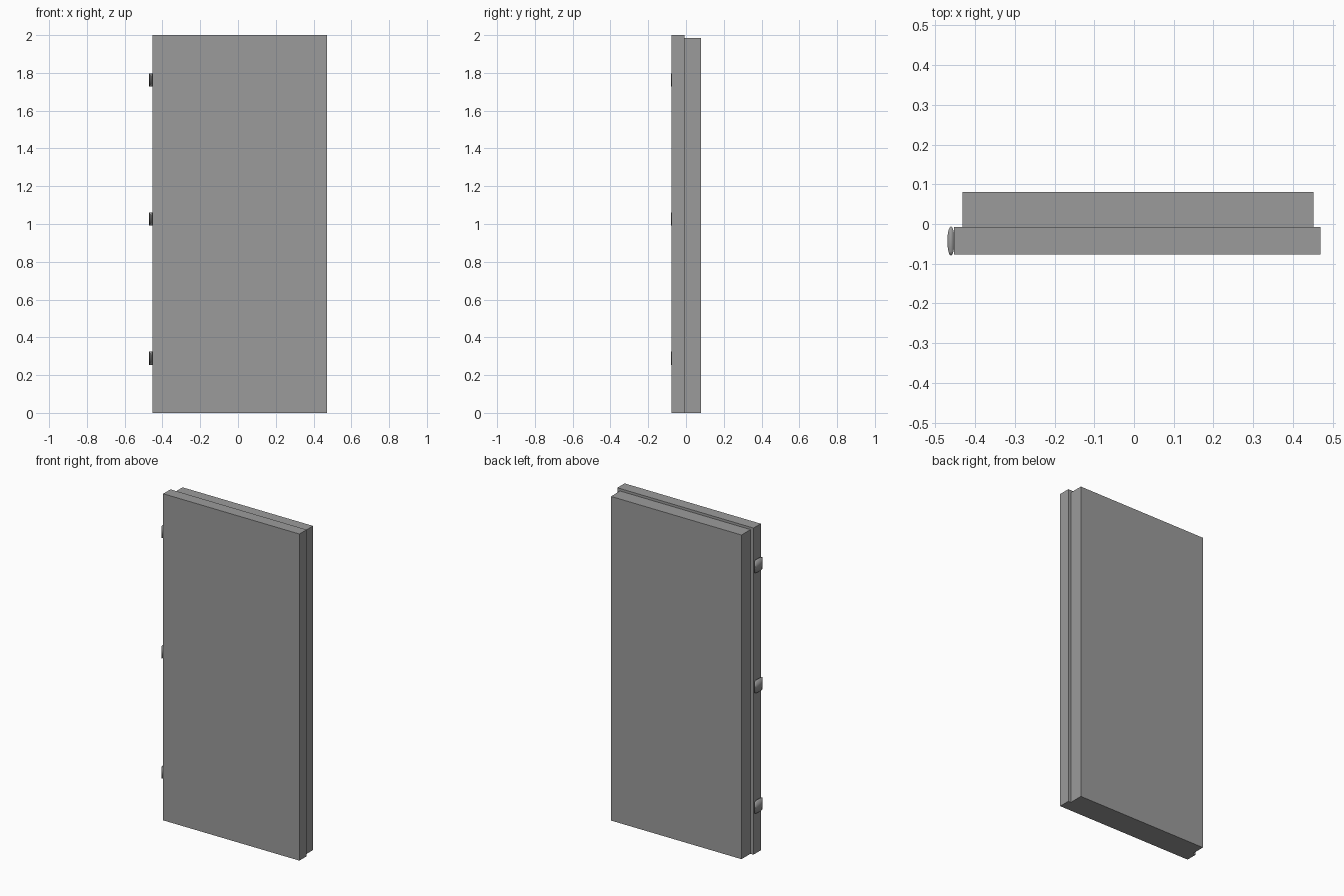
import bpy

if "Cube" in bpy.data.objects:
    bpy.data.objects.remove(bpy.data.objects["Cube"])

# Dark grey paint shared by all parts
paint = bpy.data.materials.new("dark_grey")
paint.diffuse_color = (0.33, 0.33, 0.33, 1)
paint.use_nodes = True
paint.node_tree.nodes["Principled BSDF"].inputs["Base Color"].default_value = paint.diffuse_color


def finish(ob, name, scale):
    ob.name = name
    ob.scale = scale
    bpy.ops.object.transform_apply(location=False, rotation=False, scale=True)
    ob.data.materials.append(paint)


def box(name, x0, x1, y0, y1, z0, z1):
    bpy.ops.mesh.primitive_cube_add(
        size=1, location=((x0 + x1) / 2, (y0 + y1) / 2, (z0 + z1) / 2))
    finish(bpy.context.object, name, (x1 - x0, y1 - y0, z1 - z0))


# Overlapping front leaf and slightly smaller rear body
box("front_leaf", -0.453, 0.47, -0.077, -0.007, 0, 2)
box("rear_body", -0.432, 0.452, -0.007, 0.08, 0, 1.985)

# Flattened, softly shaded hinge barrels along the left edge
for i, z in enumerate((0.289, 1.026, 1.763)):
    bpy.ops.mesh.primitive_cylinder_add(vertices=16, radius=1, depth=0.07,
                                        location=(-0.461, -0.043, z))
    finish(bpy.context.object, f"hinge_{i + 1}", (0.009, 0.037, 1))
    bpy.ops.object.shade_smooth()
